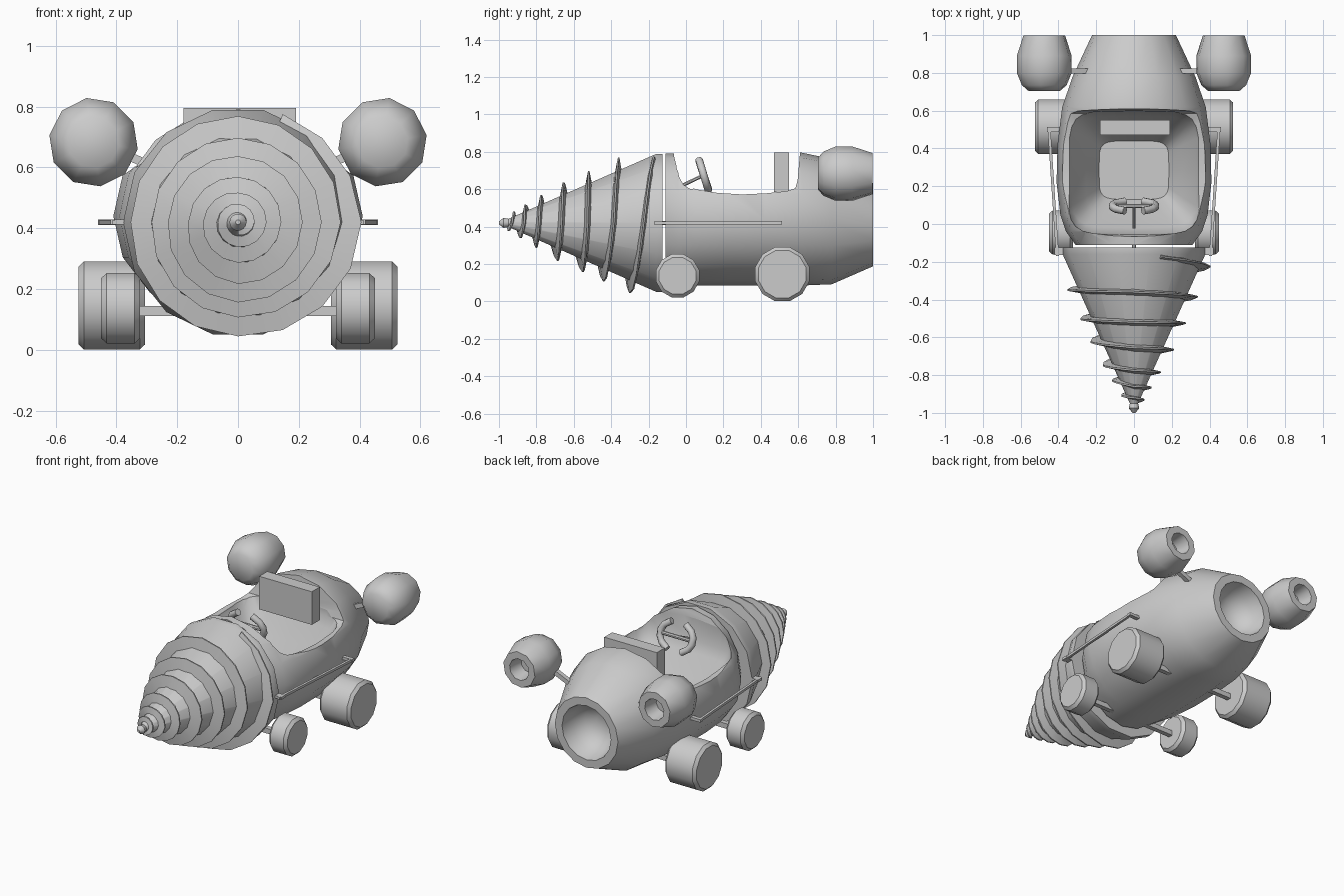
import bpy, bmesh
from math import sin, cos, pi, radians
from mathutils import Vector

if "Cube" in bpy.data.objects:
    bpy.data.objects.remove(bpy.data.objects["Cube"])


def smooth(ob, angle):
    bpy.ops.object.select_all(action='DESELECT')
    ob.select_set(True)
    bpy.context.view_layer.objects.active = ob
    if angle:
        bpy.ops.object.shade_smooth_by_angle(angle=radians(angle))


def finish(name, bm, angle=35):
    bmesh.ops.recalc_face_normals(bm, faces=bm.faces)
    me = bpy.data.meshes.new(name)
    bm.to_mesh(me)
    bm.free()
    ob = bpy.data.objects.new(name, me)
    bpy.context.collection.objects.link(ob)
    smooth(ob, angle)
    return ob


def loft(name, rings, angle=35):
    """Skin closed point rings and cap both ends."""
    bm = bmesh.new()
    vs = [[bm.verts.new(p) for p in r] for r in rings]
    n = len(vs[0])
    for a, b in zip(vs, vs[1:]):
        for i in range(n):
            j = (i + 1) % n
            bm.faces.new((a[i], a[j], b[j], b[i]))
    bm.faces.new(vs[0])
    bm.faces.new(vs[-1])
    return finish(name, bm, angle)


def ring_y(y, rx, rz, n, cx=0, cz=0, phase=0):
    return [(cx + rx * sin(2 * pi * (i + phase) / n), y,
             cz + rz * cos(2 * pi * (i + phase) / n)) for i in range(n)]


def ring_z(z, cy, hx, hy, n=24, e=0.38):
    """Rounded rectangle in a horizontal plane."""
    pts = []
    for i in range(n):
        c, s = cos(2 * pi * i / n), sin(2 * pi * i / n)
        pts.append((hx * abs(c) ** e * (1 if c > 0 else -1),
                    cy + hy * abs(s) ** e * (1 if s > 0 else -1), z))
    return pts


def tube(name, pts, r, n=8, angle=35):
    """Tube through a list of points."""
    pts = [Vector(p) for p in pts]
    rings = []
    for k, p in enumerate(pts):
        d = (pts[min(k + 1, len(pts) - 1)] - pts[max(k - 1, 0)]).normalized()
        ref = Vector((0, 1, 0)) if abs(d.y) < 0.5 else Vector((0, 0, 1))
        u = d.cross(ref).normalized()
        v = d.cross(u)
        rings.append([p + r * (u * cos(2 * pi * (i + .5) / n) + v * sin(2 * pi * (i + .5) / n))
                      for i in range(n)])
    return loft(name, rings, angle)


def box(name, centre, size):
    bm = bmesh.new()
    bmesh.ops.create_cube(bm, size=1)
    for v in bm.verts:
        v.co = Vector(a * b + c for a, b, c in zip(v.co, size, centre))
    return finish(name, bm, 0)


def cut(ob, cutter):
    cutter.hide_render = True
    m = ob.modifiers.new('cut', 'BOOLEAN')
    m.operation, m.solver, m.object = 'DIFFERENCE', 'EXACT', cutter
    bpy.context.view_layer.objects.active = ob
    bpy.ops.object.modifier_apply(modifier=m.name)
    bpy.data.objects.remove(cutter)


# Drill cone with a flat back rim
DZ = 0.42


def cone_r(y):
    return 0.375 * (y + 1) / 0.84


loft('drill_cone', [ring_y(y, r, r, 14, cz=DZ, phase=.5) for y, r in
     [(-1, .008), (-.975, .028), (-.95, .022), (-.16, .378), (-.125, .378)]])

# Spiral blade: y position at each quarter turn (top, right, bottom, left)
quarter = [-.155, -.225, -.30, -.35, -.36, -.385, -.44, -.505, -.52, -.525, -.55, -.625,
           -.655, -.665, -.685, -.75, -.775, -.785, -.80, -.83, -.86, -.865, -.885, -.91,
           -.92, -.93, -.95]
STEPS = 4
blade = []
for k in range(1, STEPS * (len(quarter) - 1) + 1):
    t = k / STEPS
    i = min(int(t), len(quarter) - 2)
    y = quarter[i] + (quarter[i + 1] - quarter[i]) * (t - i)
    r = cone_r(y)
    h = min(.063, .012 + .36 * r, .015 * k)
    w = min(.02, .006 + .1 * r)
    s, c = sin(pi * t / 2), cos(pi * t / 2)
    blade.append([(s * q, y + d, DZ + c * q) for q, d in
                  [(r * .9, -w), (r + h, -.004), (r + h, .004), (r * .9, w)]])
loft('drill_blade', blade)
tube('drill_shaft', [(0, -.2, DZ), (0, 0, DZ)], .012)

# Hull: lofted barrel ending in a hollow exhaust
hull_profile = [(-.11, .31, .35, .44), (-.04, .36, .352, .44), (.05, .39, .355, .44),
                (.22, .41, .355, .44), (.42, .405, .355, .44), (.62, .38, .355, .44),
                (.78, .325, .335, .427), (1, .222, .222, .41),
                (1, .172, .172, .41), (.92, .155, .155, .41), (.86, .11, .11, .41),
                (.83, .05, .05, .41)]
hull = loft('hull', [ring_y(y, rx, rz, 16, cz=cz) for y, rx, rz, cz in hull_profile])

# Cockpit opening, swept across the hull, then the tub below it
saddle = [(-.07, 1), (-.065, .78), (-.045, .7), (-.01, .64), (.05, .60), (.17, .58), (.3, .572),
          (.43, .578), (.54, .59), (.585, .605), (.597, .65), (.61, .8), (.61, 1)]
cut(hull, loft('saddle_cutter', [[(x, y, z) for y, z in saddle] for x in (-.7, .7)]))
cut(hull, loft('tub_cutter', [ring_z(.3, .285, .185, .155), ring_z(.42, .28, .255, .225),
                              ring_z(.54, .275, .33, .295), ring_z(.60, .272, .352, .325),
                              ring_z(.74, .272, .352, .328)]))
smooth(hull, 45)

# Seat back
box('seat_back', (.005, .51, .69), (.37, .08, .21))

# Steering yoke: column, two spokes and two curved grips
hub = Vector((0, .095, .675))
up = Vector((0, -.3, .954))
tube('steering_column', [(0, -.02, .62), hub], .01)
for s, side in ((-1, 'left'), (1, 'right')):
    arc = [hub + Vector((s * .115 * cos(a), 0, 0)) + up * .092 * sin(a)
           for a in [radians(d) for d in (-65, -35, -12, 12, 35, 65)]]
    tube('steering_grip_' + side, arc, .021, angle=50)
    tube('steering_spoke_' + side, [hub, hub + Vector((s * .11, 0, 0))], .012)


# Wheels with bevelled rims
def wheel(name, s, y, z, r, x0, x1, n):
    b = .018
    prof = [(x0, r - b), (x0 + b, r), (x1 - b, r), (x1, r - b)]
    loft(name, [[(s * x, y + q * sin(2 * pi * (i + .5) / n), z + q * cos(2 * pi * (i + .5) / n))
                 for i in range(n)] for x, q in prof], 40)


for s, side in ((-1, 'left'), (1, 'right')):
    wheel('front_wheel_' + side, s, -.045, .137, .12, .322, .45, 12)
    wheel('rear_wheel_' + side, s, .515, .146, .15, .305, .525, 12)

    # Booster pods, closed at the front and hollow at the back
    pod = [(.705, .085), (.735, .12), (.80, .147), (.89, .147), (.997, .112),
           (.997, .068), (.9, .055)]
    loft('booster_' + side, [ring_y(y, r, r, 10, cx=s * .475, cz=.683, phase=.25 * s)
                             for y, r in pod], 50)
    tube('booster_strut_' + side, [(s * .24, .81, .585), (s * .4, .81, .655)], .02, 4)

    # Side rods steadying the drill
    tube('side_rod_' + side, [(s * .405, -.17, .42), (s * .45, .51, .42)], .011, 4)
    box('rod_rear_mount_' + side, (s * .42, .5, .42), (.08, .025, .018))
    box('rod_front_mount_' + side, (s * .385, -.145, .42), (.07, .04, .016))

# Axles
for name, y, x in (('front_axle', -.045, .34), ('rear_axle', .515, .33)):
    box(name, (0, y, .128), (2 * x, .03, .032))
